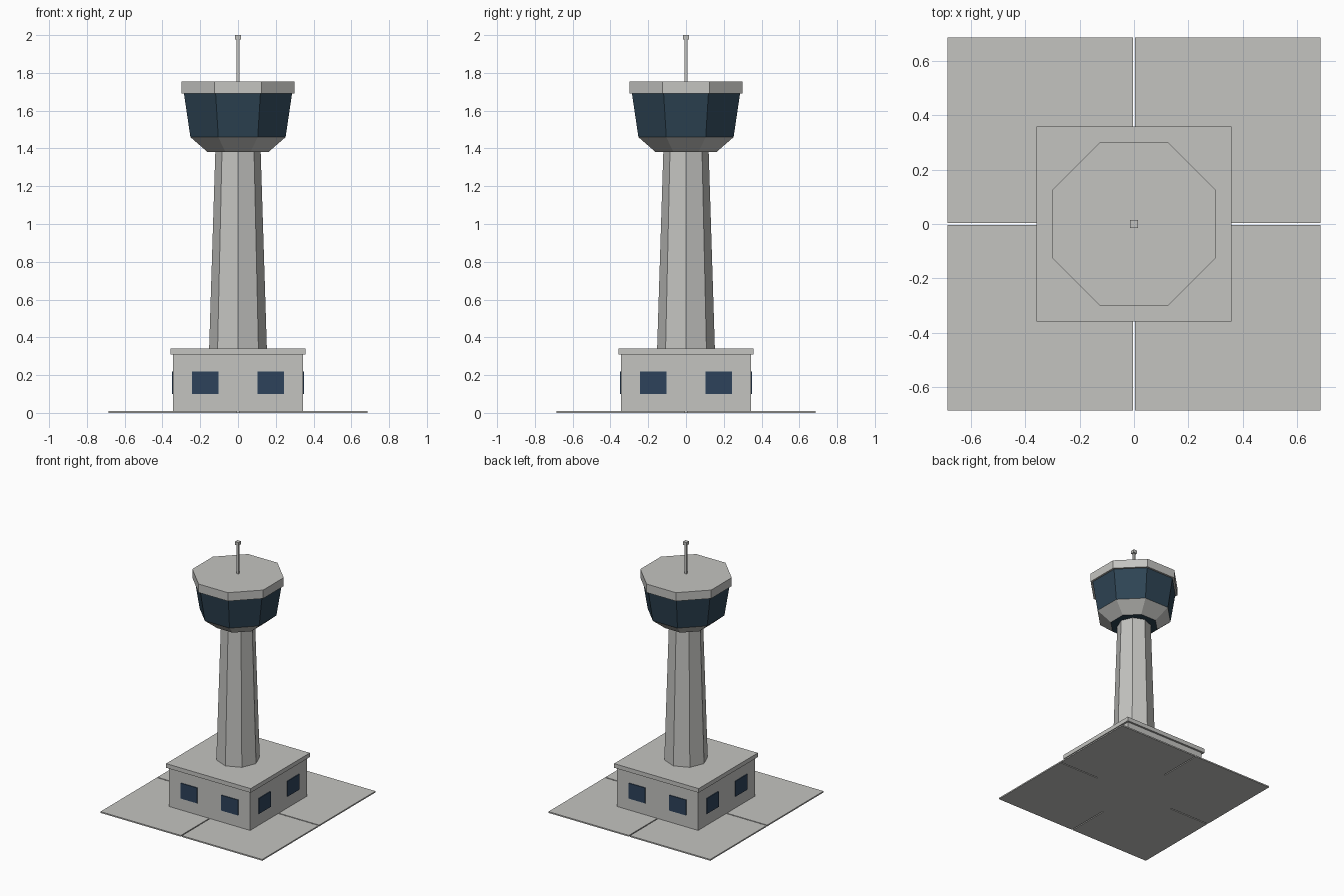
import bpy, bmesh, math
from mathutils import Matrix

cube = bpy.data.objects.get("Cube")
if cube:
    bpy.data.objects.remove(cube, do_unlink=True)


def material(name, rgb):
    m = bpy.data.materials.new(name)
    m.use_nodes = True
    m.diffuse_color = (*rgb, 1)
    m.node_tree.nodes["Principled BSDF"].inputs["Base Color"].default_value = (*rgb, 1)
    return m


concrete = material("concrete_grey", (0.55, 0.55, 0.53))
glass = material("cabin_glass_blue", (0.027, 0.058, 0.088))
window_blue = material("window_blue", (0.026, 0.055, 0.105))


def finish(name, bm, *mats):
    bmesh.ops.recalc_face_normals(bm, faces=bm.faces)
    mesh = bpy.data.meshes.new(name)
    bm.to_mesh(mesh)
    bm.free()
    for m in mats:
        mesh.materials.append(m)
    obj = bpy.data.objects.new(name, mesh)
    bpy.context.collection.objects.link(obj)
    return obj


def box(name, x, y, z, mat):
    """Box from (low, high) ranges on each axis."""
    bm = bmesh.new()
    spans = (x, y, z)
    centre = [(a + b) / 2 for a, b in spans]
    size = [b - a for a, b in spans]
    bmesh.ops.create_cube(bm, size=1, matrix=Matrix.Translation(centre) @ Matrix.Diagonal((*size, 1)))
    return finish(name, bm, mat)


def octagon(name, z0, r0, z1, r1, mat, flat_front=True):
    """Tapered octagonal prism; flat_front takes half widths, otherwise corner radii."""
    turn = math.pi / 8 if flat_front else 0
    k = 1 / math.cos(turn)
    bm = bmesh.new()
    place = Matrix.Translation((0, 0, (z0 + z1) / 2)) @ Matrix.Rotation(turn, 4, "Z")
    bmesh.ops.create_cone(bm, cap_ends=True, segments=8, radius1=r0 * k, radius2=r1 * k,
                          depth=z1 - z0, matrix=place)
    return finish(name, bm, mat)


# Ground: four paving slabs with open joints
EDGE, GAP = 0.685, 0.004
for sx, row in ((1, "left"), (-1, "right")):
    for sy, col in ((1, "back"), (-1, "front")):
        box(f"paving_slab_{col}_{row}", sorted((sx * GAP, sx * EDGE)),
            sorted((sy * GAP, sy * EDGE)), (0, 0.01), concrete)

# Base building with overhanging flat roof
box("base_building", (-0.343, 0.343), (-0.343, 0.343), (0, 0.31), concrete)
box("base_roof", (-0.358, 0.358), (-0.358, 0.358), (0.308, 0.34), concrete)

# Two windows on each of the four walls
for i, side in enumerate(("front", "left", "back", "right")):
    for s in (-1, 1):
        pane = box(f"window_{side}_{'a' if s < 0 else 'b'}", sorted((s * 0.102, s * 0.243)),
                   (-0.349, -0.341), (0.1, 0.218), window_blue)
        pane.data.transform(Matrix.Rotation(i * math.pi / 2, 4, "Z"))

# Tapered shaft, corner facing forward
octagon("tower_shaft", 0.335, 0.153, 1.385, 0.12, concrete, flat_front=False)

# Control cabin: flared underside with a dark floor, sloped glazing, roof
underside = octagon("cabin_underside", 1.38, 0.16, 1.46, 0.252, concrete)
underside.data.materials.append(glass)
for face in underside.data.polygons:
    if face.normal.z < -0.99:
        face.material_index = 1
octagon("cabin_glazing", 1.46, 0.252, 1.69, 0.286, glass)
octagon("cabin_roof", 1.69, 0.3, 1.755, 0.3, concrete)

# Antenna
box("antenna_mast", (-0.008, 0.008), (-0.008, 0.008), (1.75, 1.98), concrete)
box("antenna_tip", (-0.015, 0.015), (-0.015, 0.015), (1.976, 2), concrete)
